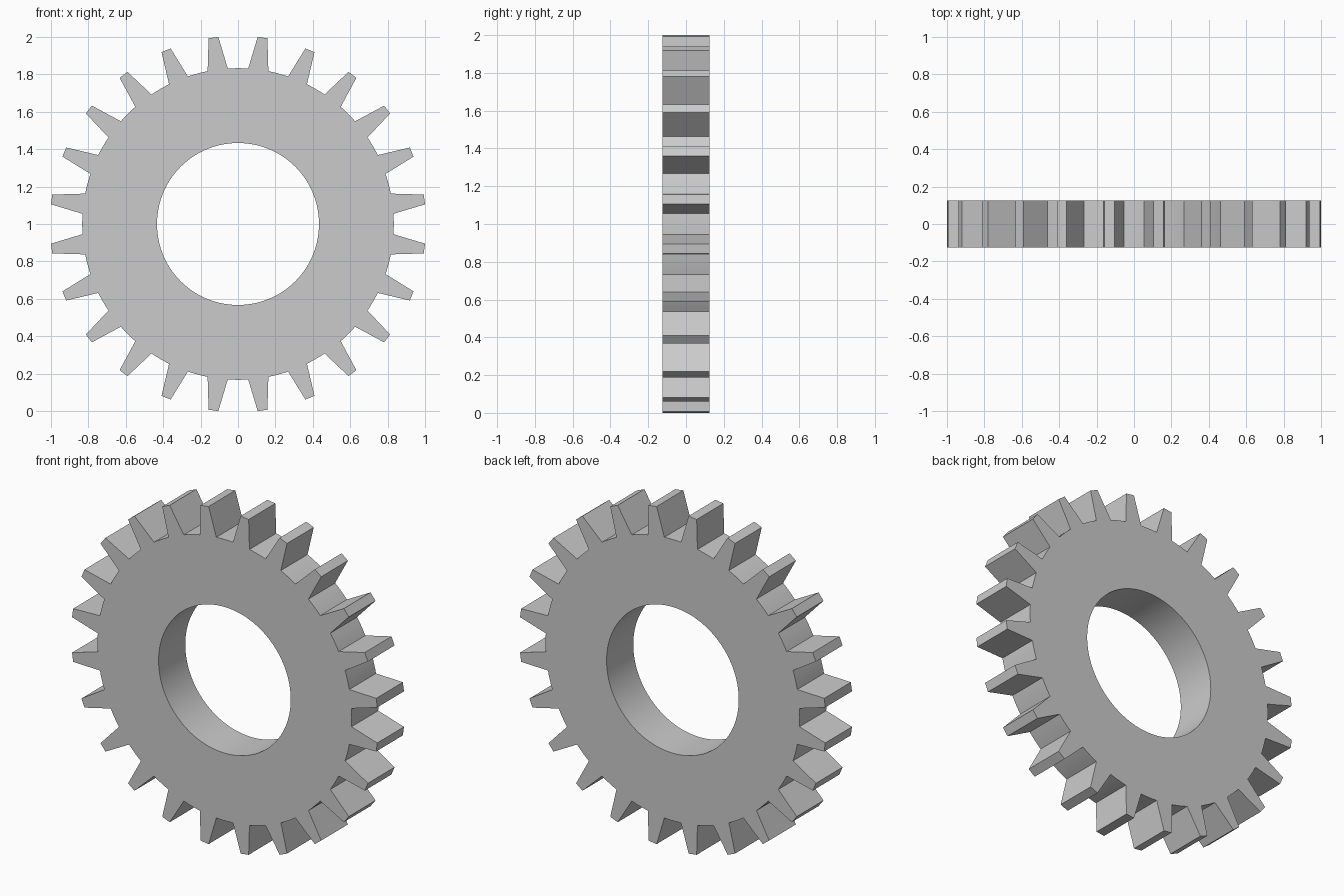
import bpy, bmesh
from math import sin, cos, radians

if "Cube" in bpy.data.objects:
    bpy.data.objects.remove(bpy.data.objects["Cube"])

TEETH = 24
TIP_R, ROOT_R, HOLE_R = 1.0055, 0.833, 0.433
HALF_Y = 0.125
STEP = 360 / TEETH

# One tooth and the valley after it: (angle offset in degrees, radius)
tooth = [(-3.75, ROOT_R), (-1.5, TIP_R), (1.5, TIP_R), (3.75, ROOT_R),
         (5.625, ROOT_R), (7.5, ROOT_R), (9.375, ROOT_R)]
profile = [(radians((i + 0.5) * STEP + a), r) for i in range(TEETH) for a, r in tooth]

bm = bmesh.new()


def ring(y, radius=None):
    return [bm.verts.new(((radius or r) * sin(a), y, 1 + (radius or r) * cos(a)))
            for a, r in profile]


def bridge(loop_a, loop_b):
    n = len(loop_a)
    for i in range(n):
        j = (i + 1) % n
        bm.faces.new((loop_a[i], loop_a[j], loop_b[j], loop_b[i]))


# Front face, toothed rim, back face and bore
rings = [ring(-HALF_Y, HOLE_R), ring(-HALF_Y), ring(HALF_Y), ring(HALF_Y, HOLE_R)]
for k in range(4):
    bridge(rings[k], rings[(k + 1) % 4])
bmesh.ops.recalc_face_normals(bm, faces=bm.faces)

mesh = bpy.data.meshes.new("gear_wheel")
bm.to_mesh(mesh)
bm.free()
gear = bpy.data.objects.new("gear_wheel", mesh)
bpy.context.collection.objects.link(gear)
bpy.context.view_layer.objects.active = gear
gear.select_set(True)
bpy.ops.object.shade_smooth_by_angle(angle=radians(5))
